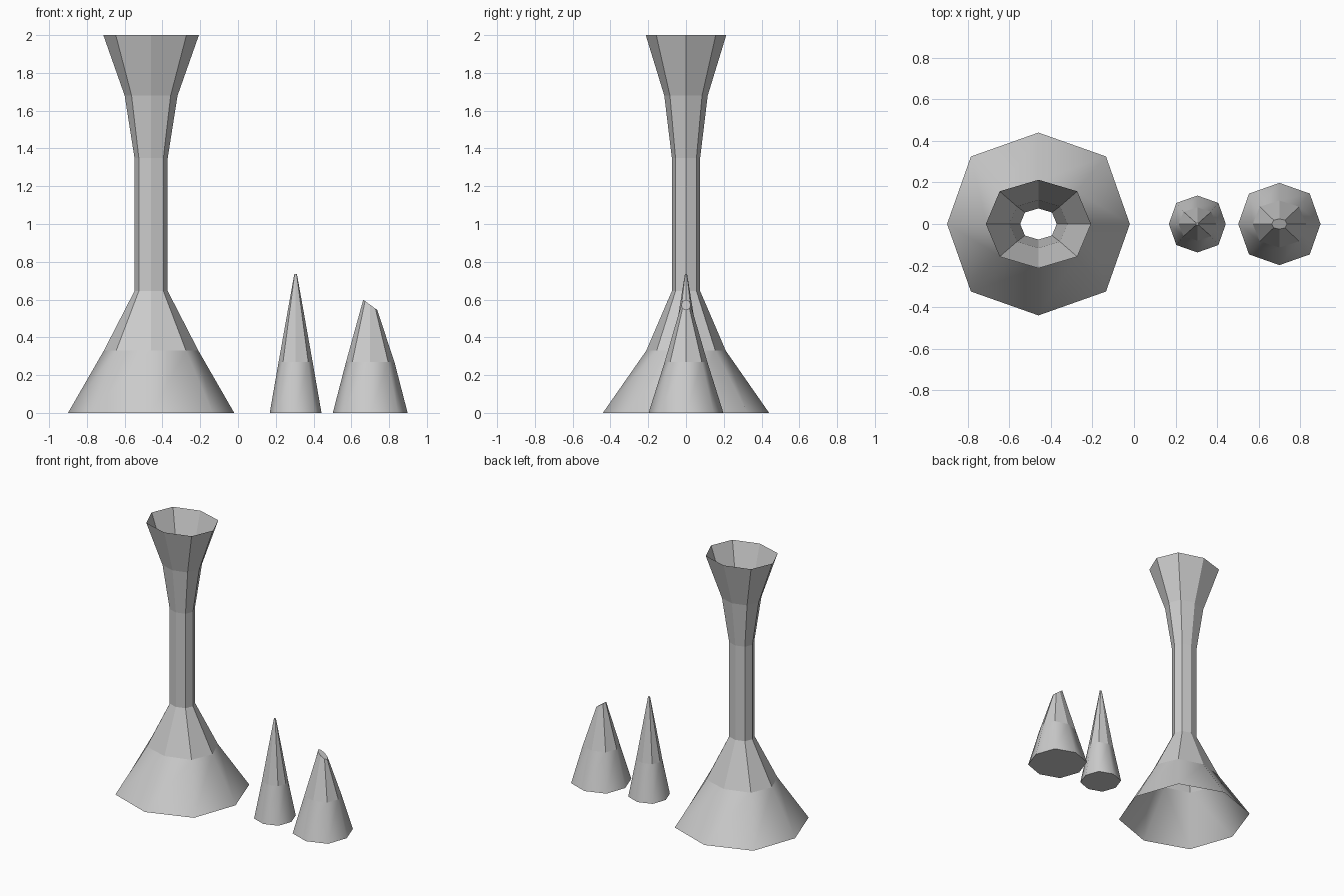
import bpy, bmesh, math

cube = bpy.data.objects.get("Cube")
if cube:
    bpy.data.objects.remove(cube, do_unlink=True)

SIDES = 8

grey = bpy.data.materials.new("stone_grey")
grey.use_nodes = True
colour = (0.6, 0.6, 0.6, 1)
grey.diffuse_color = colour
grey.node_tree.nodes["Principled BSDF"].inputs["Base Color"].default_value = colour


def octagon(bm, rx, ry, z, tilt=0.0):
    """Ring of vertices, slightly fuller on the diagonals; tilt slopes it along x."""
    ring = []
    for i in range(SIDES):
        a = i * math.tau / SIDES
        full = 1.045 if i % 2 else 1.0
        x, y = rx * full * math.cos(a), ry * full * math.sin(a)
        ring.append(bm.verts.new((x, y, z - tilt * x)))
    return ring


def loft(name, x, rings, capped):
    """Join octagonal rings into a shell; the flared lowest band is smooth."""
    bm = bmesh.new()
    loops = [octagon(bm, *r) for r in rings]
    for level, (low, high) in enumerate(zip(loops, loops[1:])):
        for i in range(SIDES):
            j = (i + 1) % SIDES
            face = bm.faces.new((low[i], low[j], high[j], high[i]))
            face.smooth = level == 0
    if capped:
        bm.faces.new(loops[0][::-1])
        bm.faces.new(loops[-1])
        for edge in bm.edges:
            if all(v in loops[0] for v in edge.verts):
                edge.smooth = False
    mesh = bpy.data.meshes.new(name)
    bm.to_mesh(mesh)
    bm.free()
    mesh.materials.append(grey)
    obj = bpy.data.objects.new(name, mesh)
    obj.location.x = x
    bpy.context.collection.objects.link(obj)
    return obj


# Hollow column, flared and open at both ends
loft("flared_column", -0.46, [
    (0.44, 0.44, 0), (0.25, 0.21, 0.33), (0.088, 0.075, 0.645),
    (0.088, 0.075, 1.35), (0.14, 0.115, 1.68), (0.253, 0.213, 2.0),
], capped=False)

# Slim pointed spike
loft("pointed_spike", 0.305, [
    (0.137, 0.137, 0), (0.09, 0.08, 0.27), (0.007, 0.006, 0.735),
], capped=True)

# Wider spike with a slanted, cut-off tip
loft("broken_spike", 0.70, [
    (0.198, 0.198, 0), (0.128, 0.113, 0.27), (0.037, 0.025, 0.572, 0.73),
], capped=True)
